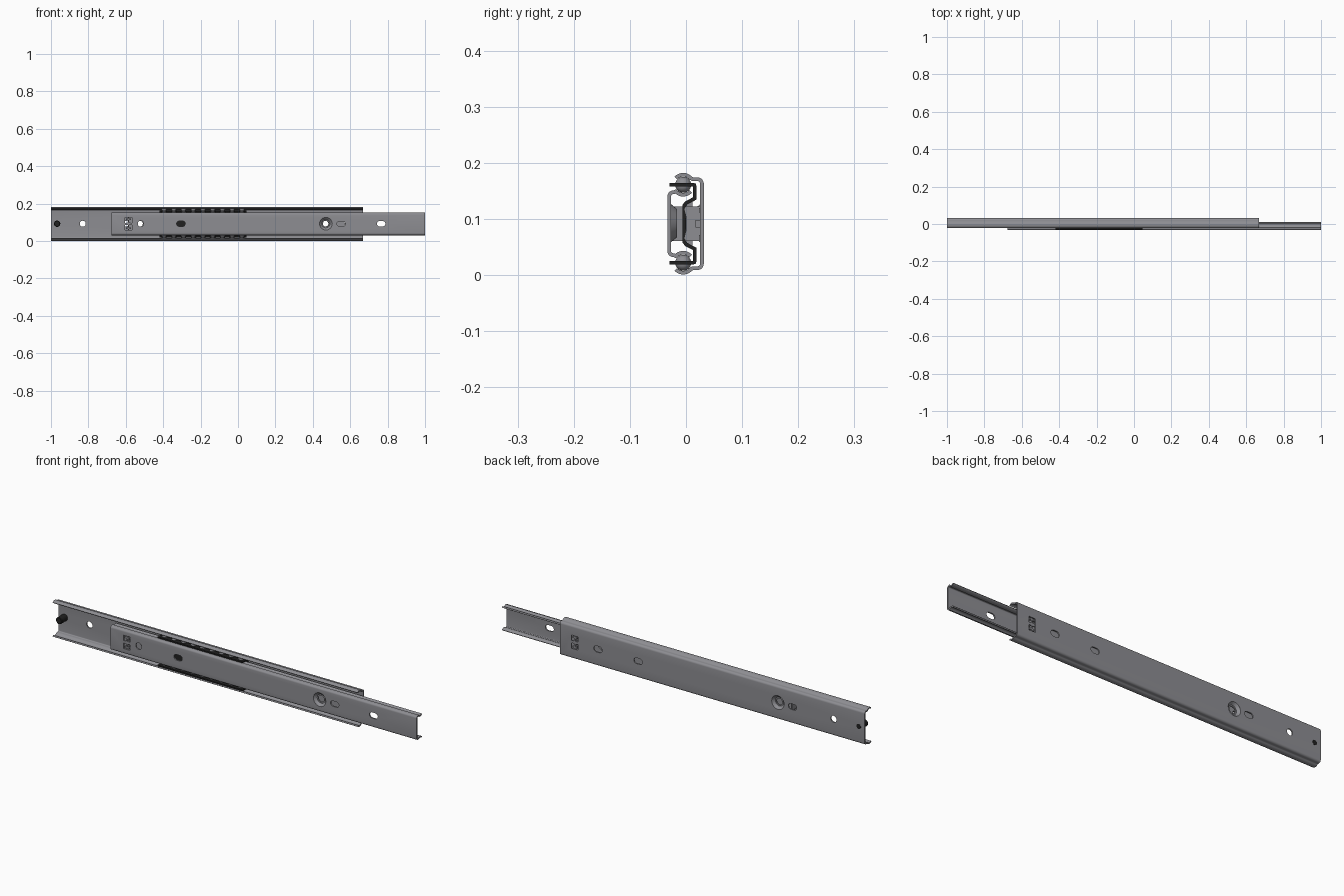
import bpy, bmesh
from math import sin, cos, pi, radians
from mathutils import Vector, Matrix

if "Cube" in bpy.data.objects:
    bpy.data.objects.remove(bpy.data.objects["Cube"])

MID = 0.0915                      # mirror height of every section
BALL_Y, BALL_Z = -0.005, 0.161    # upper ball race centre

black = bpy.data.materials.new("black_plastic")
black.diffuse_color = (0.015, 0.015, 0.015, 1)
black.use_nodes = True
black.node_tree.nodes["Principled BSDF"].inputs["Base Color"].default_value = black.diffuse_color
steel = bpy.data.materials.new("steel")
steel.diffuse_color = (0.27, 0.27, 0.29, 1)
steel.use_nodes = True
steel.node_tree.nodes["Principled BSDF"].inputs["Base Color"].default_value = steel.diffuse_color


def finish(name, bm, mat=steel):
    bmesh.ops.recalc_face_normals(bm, faces=bm.faces)
    me = bpy.data.meshes.new(name)
    bm.to_mesh(me)
    bm.free()
    ob = bpy.data.objects.new(name, me)
    bpy.context.collection.objects.link(ob)
    me.materials.append(mat)
    return ob


def smooth(ob, angle=35):
    bpy.ops.object.select_all(action='DESELECT')
    ob.select_set(True)
    bpy.context.view_layer.objects.active = ob
    bpy.ops.object.shade_smooth_by_angle(angle=radians(angle))


def arc(cy, cz, r, a0, a1, n):
    return [(cy + r * cos(radians(a0 + (a1 - a0) * i / n)),
             cz + r * sin(radians(a0 + (a1 - a0) * i / n))) for i in range(n + 1)]


def prism(bm, loop, axis, a, b):
    """Extrude a closed 2D loop along x (loop is y,z) or y (loop is x,z)."""
    def at(p, t):
        return (t, p[0], p[1]) if axis == 'x' else (p[0], t, p[1])
    A = [bm.verts.new(at(p, a)) for p in loop]
    B = [bm.verts.new(at(p, b)) for p in loop]
    bm.faces.new(A)
    bm.faces.new(B[::-1])
    for i in range(len(A)):
        j = (i + 1) % len(A)
        bm.faces.new((A[i], A[j], B[j], B[i]))


def sheet_section(half, t):
    """Thicken the upper half centreline, mirrored about MID, into a closed loop."""
    pts = [Vector(p) for p in half + [(y, 2 * MID - z) for y, z in reversed(half)]]
    left, right = [], []
    for i, p in enumerate(pts):
        dirs = []
        if i > 0:
            dirs.append((p - pts[i - 1]).normalized())
        if i < len(pts) - 1:
            dirs.append((pts[i + 1] - p).normalized())
        d = sum(dirs, Vector((0, 0))).normalized()
        off = Vector((-d.y, d.x)) * (t / 2 / max(d.dot(dirs[0]), 0.5))
        left.append(p + off)
        right.append(p - off)
    return left + right[::-1]


def slot(cx, w, h, n=12):
    """Round-ended slot loop in x,z; w == h gives a circle."""
    r, s = h / 2, (w - h) / 2
    return (arc(cx + s, MID + 0.001, r, -90, 90, n) +
            arc(cx - s, MID + 0.001, r, 90, 270, n))


def box_loop(cx, w, h):
    return [(cx + a * w / 2, MID + b * h / 2) for a, b in ((-1, -1), (1, -1), (1, 1), (-1, 1))]


def rail(name, half, x0, x1, y_web, holes):
    bm = bmesh.new()
    prism(bm, sheet_section(half, 0.0065), 'x', x0, x1)
    ob = finish(name, bm)
    cb = bmesh.new()
    for h in holes:
        clean = [p for i, p in enumerate(h) if (Vector(p) - Vector(h[i - 1])).length > 1e-5]
        prism(cb, clean, 'y', y_web - 0.006, y_web + 0.006)
    cutter = finish(name + "_cutter", cb)
    cutter.hide_render = True
    mod = ob.modifiers.new("holes", 'BOOLEAN')
    mod.operation, mod.solver, mod.object = 'DIFFERENCE', 'EXACT', cutter
    bpy.context.view_layer.objects.active = ob
    bpy.ops.object.modifier_apply(modifier=mod.name)
    bpy.data.objects.remove(cutter)
    smooth(ob)


def revolve_y(name, cx, prof, mat=steel, n=32, closed=True):
    """Spin an (r, y) profile round an axis parallel to y."""
    bm = bmesh.new()
    rings = [[bm.verts.new((cx + r * cos(2 * pi * k / n), y, MID + 0.001 + r * sin(2 * pi * k / n)))
              for k in range(n)] for r, y in prof]
    m = len(rings)
    for i in range(m if closed else m - 1):
        a, b = rings[i], rings[(i + 1) % m]
        for k in range(n):
            bm.faces.new((a[k], a[(k + 1) % n], b[(k + 1) % n], b[k]))
    if not closed:
        bm.faces.new(rings[0])
        bm.faces.new(rings[-1])
    smooth(finish(name, bm, mat))


# Outer rail: wide channel opening to the front
outer_half = (arc(BALL_Y, BALL_Z, 0.0178, 138, 42, 10) + [(0.012, 0.1707)] +
              arc(0.0205, 0.1627, 0.008, 90, 0, 5))
rail("outer_rail", outer_half, -1, 0.668, 0.0285, [
    slot(-0.967, 0.024, 0.024), slot(-0.83, 0.032, 0.032), slot(-0.605, 0.046, 0.028),
    slot(-0.525, 0.068, 0.068), slot(0.24, 0.046, 0.028), slot(0.46, 0.046, 0.03),
    box_loop(0.587, 0.036, 0.066)])

# Inner rail: narrow channel opening to the back
inner_half = (arc(BALL_Y, BALL_Z, 0.0178, 318, 222, 10) + [(-0.0215, 0.1475)] +
              arc(-0.0228, 0.1405, 0.007, 90, 180, 5))
rail("inner_rail", inner_half, -0.675, 1, -0.0298, [
    box_loop(-0.585, 0.036, 0.066), slot(-0.52, 0.032, 0.032), slot(-0.305, 0.046, 0.028),
    slot(0.47, 0.068, 0.068), slot(0.552, 0.046, 0.026), slot(0.765, 0.046, 0.028)])

# Pressed dimples with a centre hole, one per rail
for name, cx, y, s in (("outer_dimple", -0.525, 0.0285, -1), ("inner_dimple", 0.47, -0.0298, 1)):
    revolve_y(name, cx, [(0.034, y - s * 0.0032), (0.022, y + s * 0.009), (0.016, y + s * 0.009),
                         (0.016, y + s * 0.014), (0.025, y + s * 0.014), (0.034, y + s * 0.003)])

# Bent stop tabs standing in the rail windows
def tab(name, cx, half):
    bm = bmesh.new()
    loop = half + [(y, 2 * MID - z) for y, z in reversed(half)]
    prism(bm, loop, 'x', cx - 0.003, cx + 0.003)
    base = half[0][0]
    tip = half[-1][0]
    s = 1 if tip > base else -1
    # web bridge and small gusset rib that tie the tab to the rail
    for w, h, a, b in ((0.036, 0.012, base, base + s * 0.005), (0.02, 0.014, base, base + s * 0.014)):
        prism(bm, box_loop(cx, w, h), 'y', a, b)
    for sg in (-1, 1):
        prism(bm, [(x, z + sg * 0.024) for x, z in box_loop(cx, 0.026, 0.008)],
              'y', base, base + s * 0.008)
    finish(name, bm)


tab("outer_stop_tab", 0.587, [(0.031, 0.1225), (0.0, 0.1225), (-0.004, 0.118), (0.001, 0.1)])
tab("inner_stop_tab", -0.585, [(-0.032, 0.122), (0.0, 0.122), (0.0, 0.13), (0.012, 0.13),
                               (0.012, 0.105)])

# Ball cage
bm = bmesh.new()
prism(bm, sheet_section([(-0.029, 0.161), (0.0125, 0.161), (0.0148, 0.1602), (0.0155, 0.158),
                         (0.0155, 0.1365), (0.0005, 0.1285), (-0.003, 0.124)], 0.0065),
      'x', -0.42, 0.045)
smooth(finish("ball_cage", bm, black))

# Bearing balls in both races
bm = bmesh.new()
for z in (BALL_Z, 2 * MID - BALL_Z):
    for i in range(9):
        bmesh.ops.create_uvsphere(bm, u_segments=20, v_segments=12, radius=0.0142,
                                  matrix=Matrix.Translation((-0.395 + i * 0.052, BALL_Y, z)))
smooth(finish("bearing_balls", bm), 60)

# Rubber bumper pinned through the closed end of the outer rail
revolve_y("bumper", -0.967, [(0.014, -0.02), (0.017, -0.017), (0.017, 0.0255),
                             (0.0118, 0.0255), (0.0118, 0.0325)], black, 24, closed=False)
